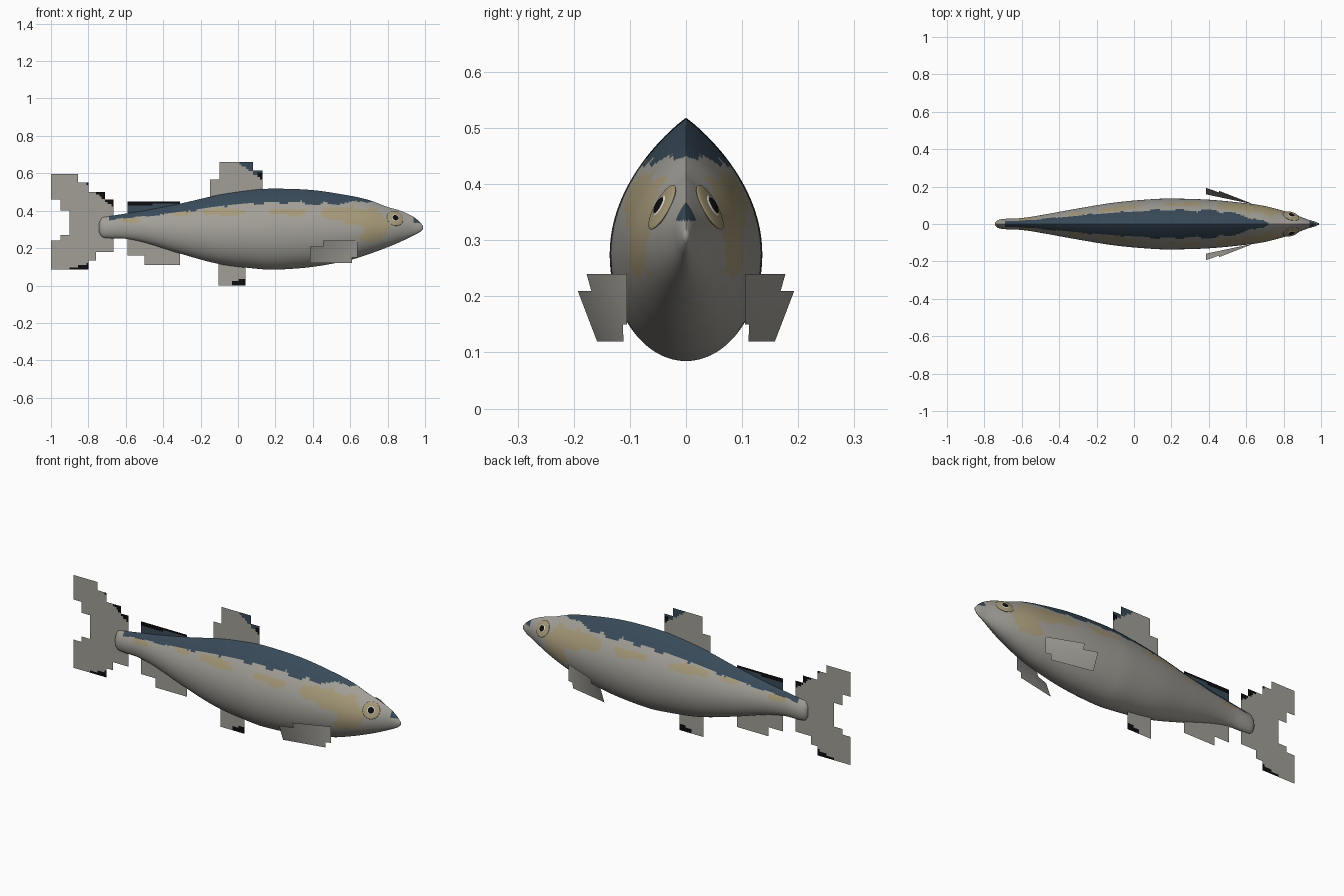
import bpy, bmesh, math
from mathutils import Vector, noise

if "Cube" in bpy.data.objects:
    bpy.data.objects.remove(bpy.data.objects["Cube"])


def material(name, r, g, b):
    m = bpy.data.materials.new(name)
    m.use_nodes = True
    m.diffuse_color = (r, g, b, 1)
    node = next(n for n in m.node_tree.nodes if n.type == 'BSDF_PRINCIPLED')
    node.inputs["Base Color"].default_value = (r, g, b, 1)
    node.inputs["Roughness"].default_value = 0.8
    return m


SILVER = material("silver grey", 0.36, 0.345, 0.31)
BLUE = material("slate blue", 0.04, 0.068, 0.098)
TAN = material("pale tan", 0.38, 0.32, 0.19)
BLACK = material("black", 0.004, 0.004, 0.005)
WHITE = material("eye white", 0.7, 0.68, 0.62)

# Body stations: x, bottom, top, half width
STATIONS = [
    (-0.742, 0.285, 0.335, 0.008), (-0.73, 0.262, 0.36, 0.02),
    (-0.70, 0.254, 0.368, 0.027), (-0.60, 0.25, 0.385, 0.032),
    (-0.50, 0.23, 0.40, 0.047), (-0.30, 0.168, 0.44, 0.083),
    (-0.10, 0.115, 0.485, 0.115), (0.10, 0.09, 0.513, 0.133),
    (0.20, 0.085, 0.518, 0.136), (0.40, 0.10, 0.51, 0.13),
    (0.60, 0.137, 0.48, 0.111), (0.70, 0.168, 0.457, 0.096),
    (0.80, 0.205, 0.42, 0.07), (0.86, 0.23, 0.403, 0.05),
    (0.93, 0.263, 0.372, 0.024), (0.97, 0.284, 0.342, 0.012),
    (0.99, 0.302, 0.318, 0.003)]


def slope(i, c):
    a, b = STATIONS[max(i - 1, 0)], STATIONS[min(i + 1, len(STATIONS) - 1)]
    return (b[c] - a[c]) / (b[0] - a[0])


def section(x):
    """Smoothly interpolated bottom, top and half width."""
    i = 0
    while i < len(STATIONS) - 2 and STATIONS[i + 1][0] < x:
        i += 1
    p, q = STATIONS[i], STATIONS[i + 1]
    h = q[0] - p[0]
    t = (x - p[0]) / h
    return [(1 + 2 * t) * (1 - t) ** 2 * p[c] + t * (1 - t) ** 2 * h * slope(i, c)
            + t * t * (3 - 2 * t) * q[c] + t * t * (t - 1) * h * slope(i + 1, c)
            for c in (1, 2, 3)]


def skin(x, a):
    """Point on the body: round belly, pointed back."""
    low, top, w = section(x)
    mid = low + 0.44 * (top - low)
    s, c = math.sin(a), math.cos(a)
    if s < 0:
        return Vector((x, w * c, mid + (mid - low) * s))
    return Vector((x, w * math.copysign(abs(c) ** 1.85, c), mid + (top - mid) * s))


# Tan blotches on the flanks: centre x, centre z, radius x, radius z
BLOTCHES = [(-0.30, 0.385, 0.05, 0.013), (-0.07, 0.393, 0.11, 0.02),
            (0.27, 0.395, 0.10, 0.02), (0.53, 0.385, 0.08, 0.035),
            (0.67, 0.37, 0.12, 0.05), (0.74, 0.31, 0.06, 0.08),
            (0.71, 0.26, 0.06, 0.025), (-0.58, 0.35, 0.05, 0.014)]


def body_colour(p):
    low, top, _ = section(p.x)
    n = noise.noise(Vector((p.x * 14, 0, p.z * 14)))
    n2 = noise.noise(Vector((p.x * 40, 0, p.z * 40)))
    limit = 0.825 + max(0, p.x - 0.48) * 0.6 + 0.035 * n + 0.02 * n2
    if (p.z - low) / (top - low) > limit and -0.69 < p.x < 0.72:
        return 1
    if 0.935 < p.x < 0.975 and p.z > 0.335:
        return 1
    for cx, cz, rx, rz in BLOTCHES:
        if ((p.x - cx) / rx) ** 2 + ((p.z - cz) / rz) ** 2 < 1 + 0.7 * n + 0.5 * n2:
            return 2
    return 0


def finish(name, bm, mats, smooth=True):
    me = bpy.data.meshes.new(name)
    bm.to_mesh(me)
    bm.free()
    for m in mats:
        me.materials.append(m)
    ob = bpy.data.objects.new(name, me)
    bpy.context.collection.objects.link(ob)
    for p in me.polygons:
        p.use_smooth = smooth
    return ob


def make_body(rings=230, sides=96):
    bm = bmesh.new()
    x0, x1 = STATIONS[0][0], STATIONS[-1][0]
    loops = []
    for i in range(rings + 1):
        x = x0 + (x1 - x0) * i / rings
        loops.append([bm.verts.new(skin(x, 2 * math.pi * j / sides)) for j in range(sides)])
    for a, b in zip(loops, loops[1:]):
        for j in range(sides):
            k = (j + 1) % sides
            f = bm.faces.new((a[j], a[k], b[k], b[j]))
            f.material_index = body_colour(f.calc_center_median())
    bm.faces.new(loops[0])
    bm.faces.new(loops[-1])
    bmesh.ops.recalc_face_normals(bm, faces=bm.faces[:])
    return finish("body", bm, (SILVER, BLUE, TAN))


make_body()


def make_fin(name, columns, colour=lambda x, z: 0, side=lambda x, z: 0, cell=0.0125):
    """Thin sheet with a stepped outline, from columns of x0, x1, z0, z1."""
    bm = bmesh.new()
    for x0, x1, z0, z1 in columns:
        nx, nz = math.ceil((x1 - x0) / cell), math.ceil((z1 - z0) / cell)
        grid = []
        for i in range(nx + 1):
            x = x0 + (x1 - x0) * i / nx
            zs = [z0 + (z1 - z0) * j / nz for j in range(nz + 1)]
            grid.append([bm.verts.new((x, side(x, z), z)) for z in zs])
        for i in range(nx):
            for j in range(nz):
                f = bm.faces.new((grid[i][j], grid[i + 1][j],
                                  grid[i + 1][j + 1], grid[i][j + 1]))
                c = f.calc_center_median()
                f.material_index = colour(c.x, c.z)
    return finish(name, bm, (SILVER, BLUE, BLACK), False)


# Tail fin with dark stepped edges
def tail_colour(x, z):
    if z > 0.595 - 0.85 * (x + 0.875) and x > -0.855:
        return 2
    return 2 if z < 0.085 + 0.25 * (x + 0.93) and x < -0.80 else 0


make_fin("tail_fin", [
    (-1.0, -0.95, 0.46, 0.595), (-1.0, -0.95, 0.085, 0.24),
    (-0.95, -0.90, 0.40, 0.595), (-0.95, -0.90, 0.085, 0.27),
    (-0.90, -0.855, 0.085, 0.595), (-0.855, -0.80, 0.085, 0.55),
    (-0.80, -0.76, 0.135, 0.50), (-0.76, -0.71, 0.18, 0.50),
    (-0.71, -0.665, 0.18, 0.46)], tail_colour)

# Fins along the back
make_fin("front_back_fin", [
    (-0.15, -0.10, 0.44, 0.567), (-0.10, 0.08, 0.44, 0.66),
    (0.08, 0.13, 0.46, 0.615)],
    lambda x, z: (2 if x > 0.11 and z < 0.60 else 1) if z > 0.655 - 0.72 * (x - 0.005) else 0)
make_fin("rear_back_fin", [(-0.59, -0.31, 0.36, 0.45)],
         lambda x, z: 2 if z > 0.425 + 0.06 * (x + 0.59) else 1)

# Fins along the belly
make_fin("rear_belly_fin", [(-0.59, -0.50, 0.16, 0.27), (-0.50, -0.31, 0.11, 0.23)])
make_fin("front_belly_fin", [(-0.105, 0.04, 0.0, 0.14)],
         lambda x, z: 2 if z < 0.2 * (x + 0.04) + 0.02 and x > -0.03 else 0)

# Chest fins, flaring out behind
for label, sgn in (("left", 1), ("right", -1)):
    ob = make_fin("chest_fin_" + ("back_side" if sgn > 0 else "front_side"), [
        (0.385, 0.455, 0.12, 0.21), (0.455, 0.61, 0.12, 0.24),
        (0.61, 0.64, 0.15, 0.24)],
        side=lambda x, z: sgn * (0.105 + (0.64 - x) * (0.39 - 1.5 * (0.24 - z))))

# Eyes: nested shallow domes lying on the skin
EYE_X, EYE_ANGLE = 0.84, 0.55
here = skin(EYE_X, EYE_ANGLE)
along = skin(EYE_X + 0.01, EYE_ANGLE) - here
around = skin(EYE_X, EYE_ANGLE + 0.02) - here
normal = around.cross(along).normalized()
if normal.y < 0:
    normal.negate()
for sgn, label in ((1, "back_side"), (-1, "front_side")):
    flip = Vector((1, sgn, 1))
    for part, radius, depth, mat in (("eye_socket", 0.045, 0.007, TAN),
                                     ("eye_ring", 0.025, 0.0105, WHITE),
                                     ("pupil", 0.021, 0.0125, BLACK)):
        bm = bmesh.new()
        bmesh.ops.create_uvsphere(bm, u_segments=32, v_segments=16, radius=1)
        ob = finish(part + "_" + label, bm, (mat,))
        ob.scale = (radius, radius, depth)
        ob.location = here * flip
        ob.rotation_mode = 'QUATERNION'
        ob.rotation_quaternion = (normal * flip).to_track_quat('Z', 'Y')
